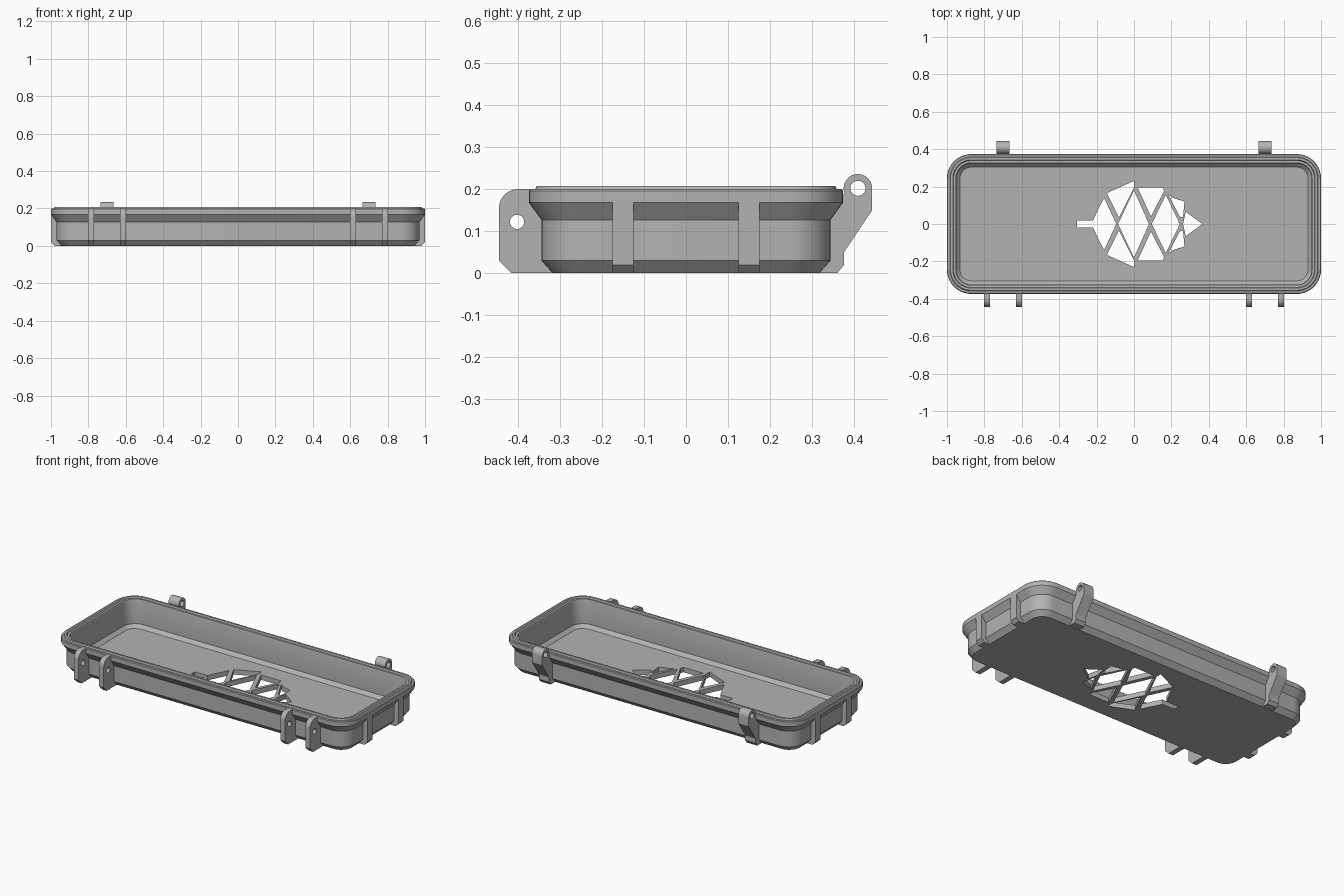
import bpy, bmesh, math
from mathutils import Matrix

if "Cube" in bpy.data.objects:
    bpy.data.objects.remove(bpy.data.objects["Cube"])

grey = bpy.data.materials.new("grey plastic")
grey.diffuse_color = (0.45, 0.45, 0.45, 1)
grey.use_nodes = True
grey.node_tree.nodes["Principled BSDF"].inputs["Base Color"].default_value = grey.diffuse_color


def finish(ob):
    """Give the part its colour and smooth only the shallow edges."""
    ob.data.materials.clear()
    ob.data.materials.append(grey)
    bpy.ops.object.select_all(action='DESELECT')
    ob.select_set(True)
    bpy.context.view_layer.objects.active = ob
    bpy.ops.object.shade_smooth_by_angle(angle=math.radians(25))


def arc(cx, cy, r, a0, a1, n):
    """Points along an arc, angles in degrees."""
    steps = [math.radians(a0 + (a1 - a0) * i / n) for i in range(n + 1)]
    return [(cx + r * math.cos(a), cy + r * math.sin(a)) for a in steps]


def rounded_rect(hx, hy, r, n=10):
    pts = []
    for k, (sx, sy) in enumerate([(1, 1), (-1, 1), (-1, -1), (1, -1)]):
        pts += arc(sx * (hx - r), sy * (hy - r), r, 90 * k, 90 * k + 90, n)
    return pts


def plate(name, loops, depth, matrix):
    """Extruded flat shape; loops inside other loops become holes."""
    cu = bpy.data.curves.new(name, 'CURVE')
    cu.dimensions, cu.fill_mode, cu.extrude = '2D', 'BOTH', depth / 2
    for loop in loops:
        sp = cu.splines.new('POLY')
        sp.points.add(len(loop) - 1)
        for p, (x, y) in zip(sp.points, loop):
            p.co = (x, y, 0, 1)
        sp.use_cyclic_u = True
    tmp = bpy.data.objects.new(name + "_outline", cu)
    bpy.context.collection.objects.link(tmp)
    bpy.context.view_layer.update()
    me = bpy.data.meshes.new_from_object(
        tmp.evaluated_get(bpy.context.evaluated_depsgraph_get()))
    bpy.data.objects.remove(tmp)
    bm = bmesh.new()
    bm.from_mesh(me)
    bmesh.ops.remove_doubles(bm, verts=bm.verts, dist=1e-5)
    bmesh.ops.recalc_face_normals(bm, faces=bm.faces)
    bm.to_mesh(me)
    bm.free()
    me.transform(matrix)
    ob = bpy.data.objects.new(name, me)
    bpy.context.collection.objects.link(ob)
    finish(ob)
    return ob


def side_on(x):
    """Outline x,y becomes world y,z, at the given world x."""
    return Matrix(((0, 0, 1, x), (1, 0, 0, 0), (0, 1, 0, 0), (0, 0, 0, 1)))


def front_on(y):
    """Outline x,y becomes world x,z, at the given world y."""
    return Matrix(((1, 0, 0, 0), (0, 0, -1, y), (0, 1, 0, 0), (0, 0, 0, 1)))


# tray: rings of (inset, height) from the underside, over the rim, to the floor
section = [(0.057, 0), (0.030, 0.030), (0.030, 0.127), (0, 0.168), (0, 0.196),
           (0.004, 0.200), (0.015, 0.200), (0.019, 0.208), (0.031, 0.208),
           (0.035, 0.200), (0.047, 0.200), (0.050, 0.190), (0.050, 0.050),
           (0.070, 0.030)]
bm = bmesh.new()
rings = [[bm.verts.new((x, y, z))
          for x, y in rounded_rect(1 - d, 0.374 - d, 0.13 - d)]
         for d, z in section]
for a, b in zip(rings, rings[1:]):
    for i in range(len(a)):
        j = (i + 1) % len(a)
        bm.faces.new((a[i], a[j], b[j], b[i]))
bm.faces.new(rings[0][::-1])
bm.faces.new(rings[-1])
bmesh.ops.recalc_face_normals(bm, faces=bm.faces)
me = bpy.data.meshes.new("tray")
bm.to_mesh(me)
bm.free()
tray = bpy.data.objects.new("tray", me)
bpy.context.collection.objects.link(tray)

# lattice openings cut through the floor
centre = [
    [(-0.305, 0.018), (-0.22, 0.018), (-0.16, 0.14), (-0.095, 0),
     (-0.16, -0.14), (-0.22, -0.018), (-0.305, -0.018)],
    [(-0.085, 0), (0, 0.18), (0.08, 0), (0, -0.18)],
    [(0.095, 0), (0.17, 0.155), (0.245, 0), (0.17, -0.155)],
    [(0.277, 0.065), (0.365, 0), (0.277, -0.065), (0.262, 0)],
]
upper = [
    [(-0.145, 0.165), (0, 0.23), (0, 0.195), (-0.08, 0.035)],
    [(0.02, 0.195), (0.155, 0.195), (0.16, 0.175), (0.09, 0.04)],
    [(0.205, 0.14), (0.27, 0.125), (0.255, 0.03), (0.185, 0.155)][:1]
    + [(0.27, 0.12), (0.262, 0.035), (0.245, 0.04), (0.185, 0.155)],
]
lower = [[(x, -y) for x, y in c] for c in upper]
cutter = plate("floor_cutter", centre + upper + lower, 0.1, Matrix())
cutter.hide_render = True
mod = tray.modifiers.new("openings", 'BOOLEAN')
mod.operation, mod.solver, mod.object = 'DIFFERENCE', 'EXACT', cutter
bpy.context.view_layer.objects.active = tray
bpy.ops.object.modifier_apply(modifier=mod.name)
bpy.data.objects.remove(cutter)
finish(tray)

# latch tabs on the front, in pairs
tab = ([(-0.318, 0), (-0.318, 0.02), (-0.338, 0.04), (-0.338, 0.127),
        (-0.372, 0.167), (-0.372, 0.2)]
       + arc(-0.400, 0.155, 0.045, 90, 180, 8)
       + [(-0.445, 0.03), (-0.415, 0)])
tab_hole = arc(-0.402, 0.122, 0.017, 0, 345, 23)
for x in (-0.785, -0.615, 0.615, 0.785):
    plate("latch_tab", [tab, tab_hole], 0.032, side_on(x))

# hinge arms with barrels on the back
arm = ([(0.318, 0), (0.36, 0), (0.376, 0.02), (0.376, 0.05), (0.443, 0.15)]
       + arc(0.409, 0.202, 0.034, 0, 200, 14)
       + [(0.372, 0.18), (0.372, 0.167), (0.338, 0.127), (0.338, 0.04),
          (0.318, 0.02)])
barrel_hole = arc(0.409, 0.202, 0.018, 0, 345, 23)
for x in (-0.7, 0.7):
    plate("hinge_arm", [arm, barrel_hole], 0.07, side_on(x))

# ribs on both ends
for s in (-1, 1):
    rib = [(0.94, 0), (0.98, 0), (1, 0.02), (1, 0.17), (0.965, 0.17),
           (0.965, 0.03)]
    for y in (-0.15, 0.15):
        plate("end_rib", [[(s * x, z) for x, z in rib]], 0.05, front_on(y))
